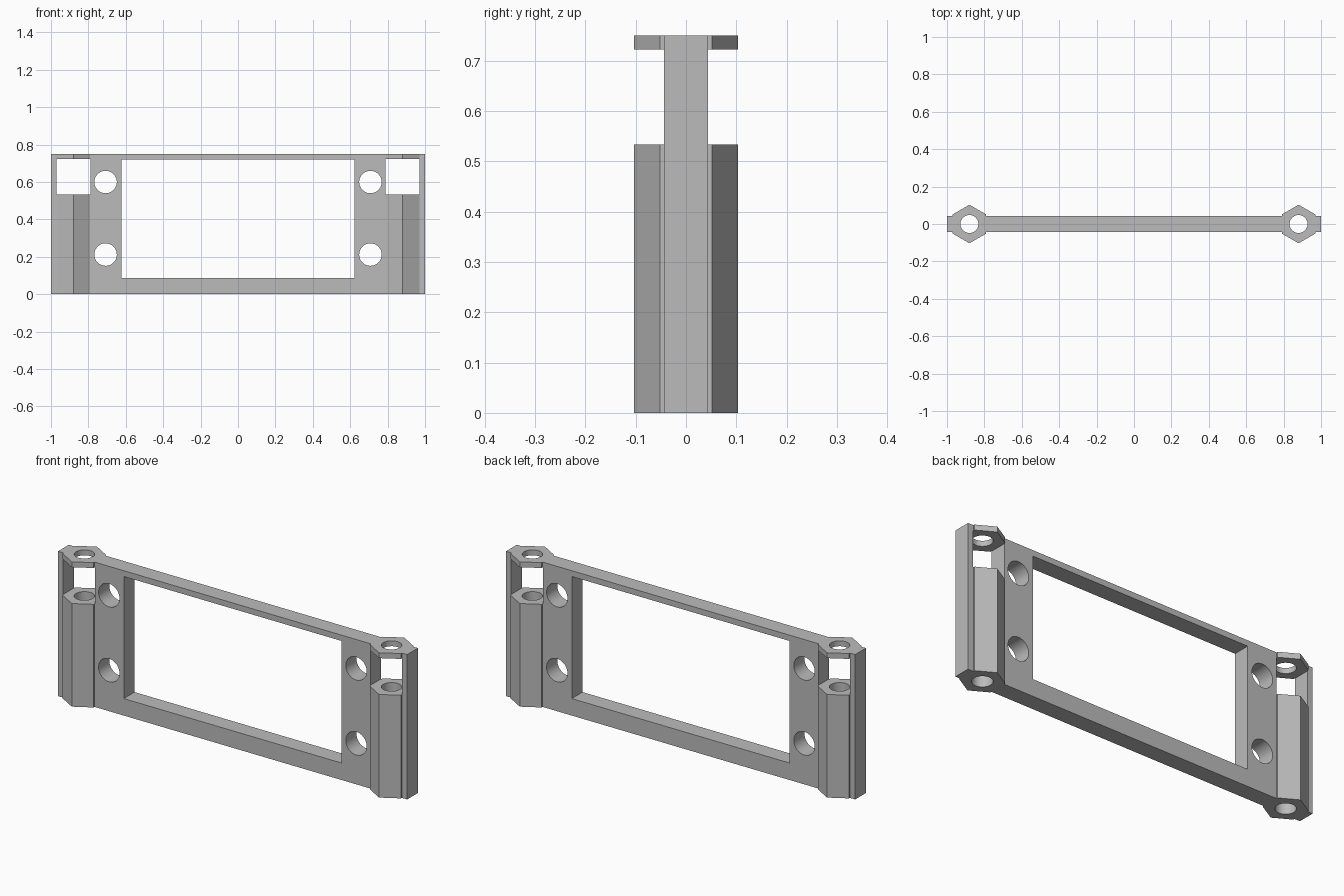
import bpy
import math

old = bpy.data.objects.get("Cube")
if old:
    bpy.data.objects.remove(old, do_unlink=True)

HEIGHT = 0.75
COLUMN_X = 0.88

grey = bpy.data.materials.new("plain grey")
grey.use_nodes = True
colour = (0.5, 0.5, 0.5, 1)
grey.diffuse_color = colour
grey.node_tree.nodes["Principled BSDF"].inputs["Base Color"].default_value = colour


def finish(name):
    obj = bpy.context.object
    obj.name = name
    bpy.ops.object.transform_apply(location=True, rotation=True, scale=True)
    obj.data.materials.append(grey)
    return obj


def box(name, x, z0, z1, width, depth):
    bpy.ops.mesh.primitive_cube_add(size=1, location=(x, 0, (z0 + z1) / 2))
    bpy.context.object.scale = (width, depth, z1 - z0)
    return finish(name)


def prism(name, sides, radius, length, location, rotation=(0, 0, 0)):
    bpy.ops.mesh.primitive_cylinder_add(vertices=sides, radius=radius, depth=length,
                                        location=location, rotation=rotation)
    return finish(name)


def combine(target, tool, operation):
    mod = target.modifiers.new(tool.name, "BOOLEAN")
    mod.operation = operation
    mod.solver = "EXACT"
    mod.object = tool
    bpy.ops.object.select_all(action="DESELECT")
    bpy.context.view_layer.objects.active = target
    target.select_set(True)
    bpy.ops.object.modifier_apply(modifier=mod.name)
    bpy.data.objects.remove(tool, do_unlink=True)


# Flat plate with the large rectangular opening
frame = box("mounting_frame", 0, 0, HEIGHT, 2, 0.088)
combine(frame, box("main_opening", 0, 0.088, 0.72, 1.246, 1), "DIFFERENCE")

for side in (-1, 1):
    x = side * COLUMN_X
    # Hexagonal screw column at each end
    column = prism("hex_column", 6, 0.103, HEIGHT, (x, 0, HEIGHT / 2))
    combine(frame, column, "UNION")
    # Nut access slot through the column
    combine(frame, box("nut_slot", x, 0.534, 0.722, 0.182, 1), "DIFFERENCE")
    # Vertical screw bore
    bore = prism("screw_bore", 48, 0.048, 2, (x, 0, HEIGHT / 2))
    combine(frame, bore, "DIFFERENCE")
    # Round mounting holes beside the opening
    for z in (0.212, 0.6):
        hole = prism("mounting_hole", 48, 0.06, 1, (side * 0.708, 0, z),
                     (math.pi / 2, 0, 0))
        combine(frame, hole, "DIFFERENCE")

bpy.context.view_layer.objects.active = frame
frame.select_set(True)
bpy.ops.object.shade_smooth_by_angle(angle=math.radians(30))
